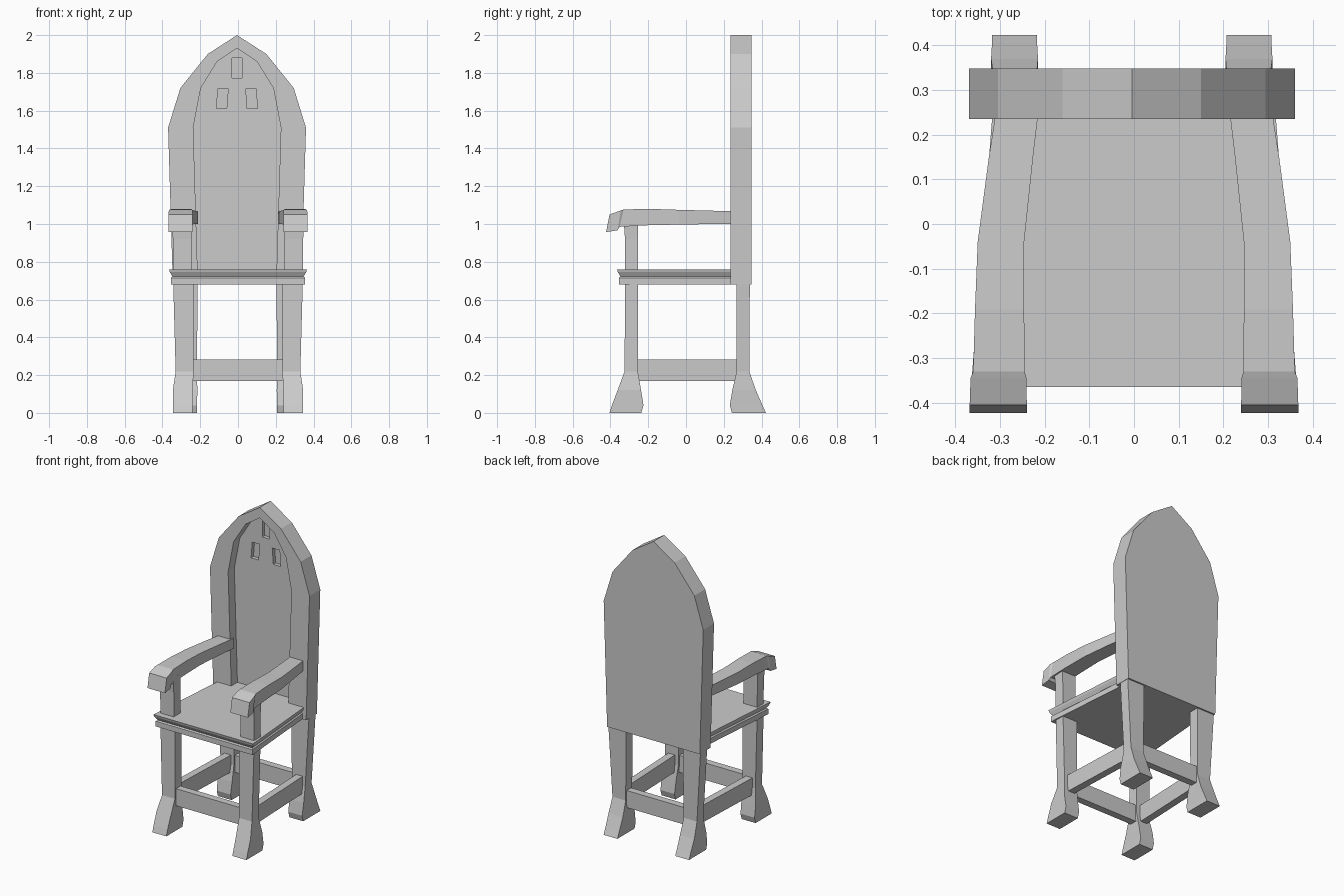
import bpy, bmesh

if "Cube" in bpy.data.objects:
    bpy.data.objects.remove(bpy.data.objects["Cube"])


def make_object(name, bm):
    bmesh.ops.recalc_face_normals(bm, faces=bm.faces[:])
    mesh = bpy.data.meshes.new(name)
    bm.to_mesh(mesh)
    bm.free()
    obj = bpy.data.objects.new(name, mesh)
    bpy.context.collection.objects.link(obj)
    return obj


def loft(name, rings):
    """Join rings of equal point count and cap both ends."""
    bm = bmesh.new()
    rows = [[bm.verts.new(p) for p in ring] for ring in rings]
    n = len(rows[0])
    for a, b in zip(rows, rows[1:]):
        for i in range(n):
            j = (i + 1) % n
            bm.faces.new((a[i], a[j], b[j], b[i]))
    bm.faces.new(rows[0])
    bm.faces.new(rows[-1])
    return make_object(name, bm)


def box_loft(name, levels, side=1, cx=0.0):
    """Stack rectangles given as (z, x0, x1, y0, y1), mirrored by side."""
    return loft(name, [[(cx + side * x0, y0, z), (cx + side * x1, y0, z),
                        (cx + side * x1, y1, z), (cx + side * x0, y1, z)]
                       for z, x0, x1, y0, y1 in levels])


def box(name, x0, x1, y0, y1, z0, z1):
    return box_loft(name, [(z0, x0, x1, y0, y1), (z1, x0, x1, y0, y1)])


def arch(half, y0, y1, name):
    """Extrude a pointed arch given by its right half, bottom to apex."""
    pts = half + [(-x, z) for x, z in reversed(half[:-1])]
    return loft(name, [[(x - 0.005, y, z) for x, z in pts] for y in (y0, y1)])


def cut(target, cutter):
    cutter.hide_render = True
    mod = target.modifiers.new("cut", 'BOOLEAN')
    mod.operation = 'DIFFERENCE'
    mod.solver = 'EXACT'
    mod.object = cutter
    bpy.context.view_layer.objects.active = target
    bpy.ops.object.modifier_apply(modifier=mod.name)
    bpy.data.objects.remove(cutter)


# Tall arched back with a sunken panel and three small pits
back = arch([(0.34, 0.68), (0.365, 1.51), (0.30, 1.72), (0.155, 1.90), (0, 2.0)],
            0.235, 0.348, "chair_back")
cut(back, arch([(0.208, 0.72), (0.232, 1.51), (0.192, 1.72), (0.105, 1.86), (0, 1.93)],
               0.15, 0.30, "recess_cutter"))
for cx, cz, lean in ((-0.005, 1.825, 0), (-0.083, 1.665, 0.004), (0.072, 1.665, -0.004)):
    cut(back, box_loft("pit_cutter", [
        (cz - 0.053, cx - 0.027 - lean, cx + 0.027 - lean, 0.28, 0.325),
        (cz + 0.053, cx - 0.027 + lean, cx + 0.027 + lean, 0.28, 0.325)]))

# Tapered seat with a flared upper lip
seat_rings = []
for z, inset in ((0.68, 0.01), (0.715, 0.01), (0.722, 0.018), (0.745, 0.004), (0.76, 0)):
    f, b, y0, y1 = 0.365 - inset, 0.312 - inset, -0.365 + inset, 0.31
    seat_rings.append([(-f, y0, z), (f, y0, z), (b, y1, z), (-b, y1, z)])
loft("seat", seat_rings)

for side, label in ((1, "right"), (-1, "left")):
    # Legs with splayed feet
    box_loft("front_leg_" + label, [
        (0, 0.242, 0.345, -0.405, -0.237), (0.04, 0.242, 0.345, -0.392, -0.225),
        (0.12, 0.240, 0.345, -0.362, -0.238), (0.22, 0.235, 0.330, -0.325, -0.255),
        (0.69, 0.235, 0.343, -0.323, -0.255)], side)
    box_loft("back_leg_" + label, [
        (0, 0.212, 0.313, 0.243, 0.423), (0.04, 0.212, 0.313, 0.232, 0.405),
        (0.12, 0.210, 0.315, 0.245, 0.370), (0.22, 0.213, 0.310, 0.268, 0.335),
        (0.69, 0.208, 0.338, 0.268, 0.338)], side, -0.005)

    # Arm post
    box_loft("arm_post_" + label, [
        (0.75, 0.245, 0.343, -0.323, -0.255), (0.92, 0.245, 0.345, -0.323, -0.255),
        (1.02, 0.245, 0.350, -0.33, -0.255)], side)

    # Armrest: sections (y_top, y_bottom, z_bottom, z_top, inner x, outer x)
    arm = [(0.26, 0.26, 1.0, 1.067, 0.213, 0.308), (0.15, 0.15, 1.0, 1.07, 0.226, 0.325),
           (-0.04, -0.04, 0.997, 1.075, 0.246, 0.350),
           (-0.19, -0.22, 0.993, 1.08, 0.246, 0.356),
           (-0.33, -0.352, 0.985, 1.077, 0.245, 0.360),
           (-0.345, -0.362, 0.967, 1.072, 0.241, 0.366),
           (-0.405, -0.423, 0.957, 1.05, 0.240, 0.368)]
    loft("armrest_" + label, [
        [(side * xi, yb, zb), (side * xo, yb, zb), (side * xo, yt, zt), (side * xi, yt, zt)]
        for yt, yb, zb, zt, xi, xo in arm])

    # Side stretcher, running slightly inward toward the back
    loft("side_stretcher_" + label, [
        [(side * (c - 0.024), y, 0.17), (side * (c + 0.024), y, 0.17),
         (side * (c + 0.024), y, 0.283), (side * (c - 0.024), y, 0.283)]
        for y, c in ((-0.28, 0.285), (0.30, 0.262))])

# Front and back stretchers
box("front_stretcher", -0.26, 0.26, -0.313, -0.266, 0.17, 0.283)
box("back_stretcher", -0.24, 0.23, 0.278, 0.325, 0.17, 0.283)
